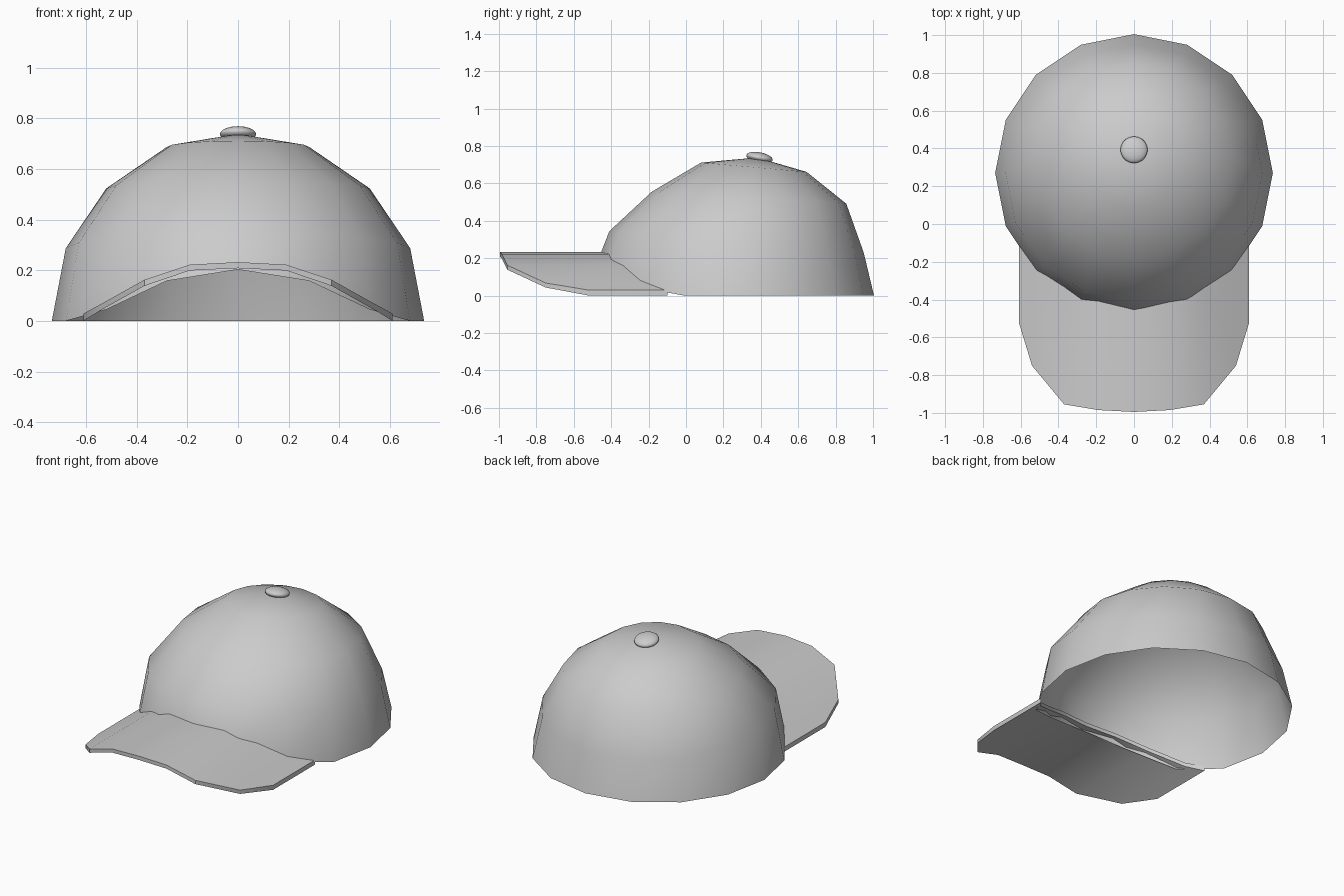
import bpy, math

if "Cube" in bpy.data.objects:
    bpy.data.objects.remove(bpy.data.objects["Cube"])

def make_object(name, verts, faces, angle):
    mesh = bpy.data.meshes.new(name)
    mesh.from_pydata(verts, [], faces)
    mesh.update()
    ob = bpy.data.objects.new(name, mesh)
    bpy.context.collection.objects.link(ob)
    bpy.ops.object.select_all(action='DESELECT')
    ob.select_set(True)
    bpy.context.view_layer.objects.active = ob
    bpy.ops.object.mode_set(mode='EDIT')
    bpy.ops.mesh.select_all(action='SELECT')
    bpy.ops.mesh.normals_make_consistent(inside=False)
    bpy.ops.object.mode_set(mode='OBJECT')
    bpy.ops.object.shade_smooth_by_angle(angle=math.radians(angle))
    return ob

# Crown: open 16-sided dome, rings tilted up toward the front
N = 16
# radius, centre y, centre z, tilt height
rings = [(0.735, 0.27, 0.0, 0.0), (0.68, 0.27, 0.287, 0.057),
         (0.52, 0.337, 0.523, 0.032), (0.282, 0.363, 0.686, 0.025)]
front_lift = {0: 0.203, 1: 0.158, 2: 0.045}   # raised front hem
verts, faces = [], []
for k, (r, cy, cz, tilt) in enumerate(rings):
    for i in range(N):
        a = 2 * math.pi * i / N               # i = 0 is the front
        z = cz + tilt * math.cos(a)
        if k == 0:
            z = front_lift.get(min(i, N - i), 0.0)
        verts.append((r * math.sin(a), cy - r * math.cos(a), z))
for k in range(len(rings) - 1):
    for i in range(N):
        j = (i + 1) % N
        faces.append((k * N + i, k * N + j, (k + 1) * N + j, (k + 1) * N + i))
verts.append((0, 0.38, 0.738))
top = len(rings) - 1
faces += [(top * N + i, top * N + (i + 1) % N, len(verts) - 1) for i in range(N)]
make_object("crown", verts, faces, 60)

# Brim: curved slab from columns of x, inner y, outer y, top z, bottom z
half = [(0.0, -0.42, -0.995, 0.232, 0.208), (0.19, -0.395, -0.985, 0.222, 0.199),
        (0.37, -0.32, -0.955, 0.162, 0.138), (0.54, -0.19, -0.75, 0.067, 0.043),
        (0.61, -0.10, -0.52, 0.029, 0.0)]
cols = [(-x, *rest) for x, *rest in half[:0:-1]] + half
verts, faces = [], []
for x, yi, yo, zt, zb in cols:
    verts += [(x, yi, zt), (x, yo, zt), (x, yo, zb), (x, yi, zb)]
for c in range(len(cols) - 1):
    for s in range(4):
        t = (s + 1) % 4
        faces.append((c * 4 + s, c * 4 + t, c * 4 + 4 + t, c * 4 + 4 + s))
e = (len(cols) - 1) * 4
faces += [(0, 1, 2, 3), (e, e + 3, e + 2, e + 1)]
make_object("brim", verts, faces, 30)

# Button on top, tipped back
bpy.ops.mesh.primitive_uv_sphere_add(segments=20, ring_count=12, radius=1,
                                     location=(0, 0.393, 0.737),
                                     rotation=(math.radians(-11), 0, 0))
button = bpy.context.object
button.name = "button"
button.scale = (0.072, 0.072, 0.029)
bpy.ops.object.shade_smooth()
